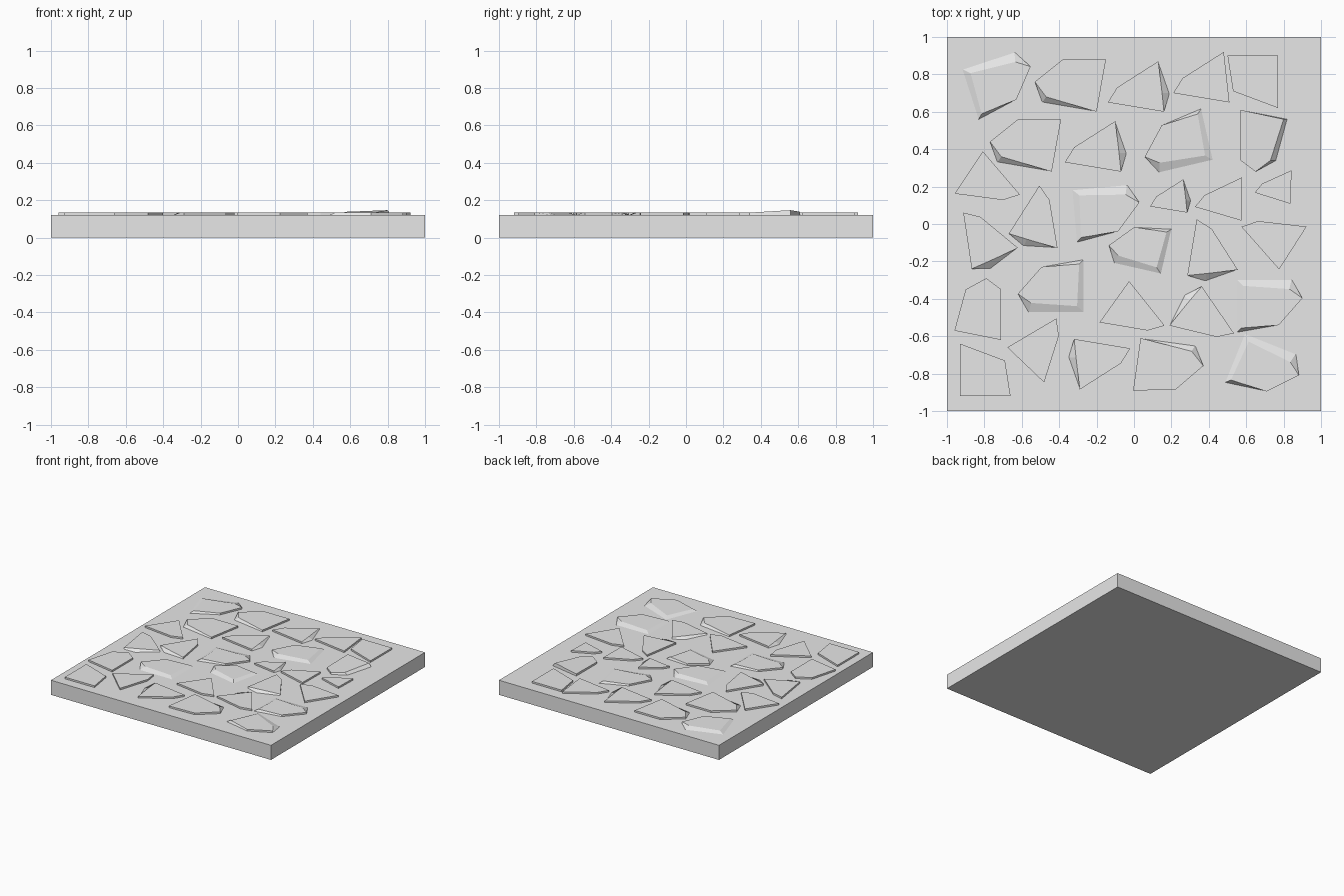
import bpy
import bmesh
from math import radians
from mathutils import Matrix, Vector

cube = bpy.data.objects.get("Cube")
if cube:
    bpy.data.objects.remove(cube, do_unlink=True)

SLAB_TOP = 0.12
STONE_RISE = 0.014

# One plain grey for everything
grey = bpy.data.materials.new("stone_grey")
grey.use_nodes = True
grey.diffuse_color = (0.8, 0.8, 0.8, 1)
grey.node_tree.nodes["Principled BSDF"].inputs["Base Color"].default_value = (0.8, 0.8, 0.8, 1)


def add_object(name, bm):
    """Turn a bmesh into a grey object in the scene."""
    bmesh.ops.recalc_face_normals(bm, faces=bm.faces)
    mesh = bpy.data.meshes.new(name)
    bm.to_mesh(mesh)
    bm.free()
    mesh.materials.append(grey)
    obj = bpy.data.objects.new(name, mesh)
    bpy.context.collection.objects.link(obj)
    return obj


def add_stone(name, outline, chips, x, y, turn, size=1):
    """Low prism on the slab; chips pull single top corners inward or upward.

    Outline, chips and position are in hundredths of a unit.
    """
    place = Matrix.Translation((x / 100, y / 100, 0)) @ Matrix.Rotation(radians(turn), 4, 'Z')
    bm = bmesh.new()
    lower, upper = [], []
    for i, (px, py) in enumerate(outline):
        dx, dy, dz = chips.get(i, (0, 0, 0))
        foot = Vector((px * size / 100, py * size / 100, SLAB_TOP - 0.001))
        head = Vector(((px + dx) * size / 100, (py + dy) * size / 100,
                       SLAB_TOP + STONE_RISE + dz / 100))
        lower.append(bm.verts.new(place @ foot))
        upper.append(bm.verts.new(place @ head))
    bm.faces.new(upper)
    bm.faces.new(lower[::-1])
    for i in range(len(outline)):
        j = (i + 1) % len(outline)
        bm.faces.new((lower[i], lower[j], upper[j], upper[i]))
    return add_object(name, bm)


def scatter(name, outline, chips, places):
    """Lay copies of one stone shape at (x, y, turn, optional size)."""
    for number, spot in enumerate(places, 1):
        add_stone(f"{name}_{number}", outline, chips, *spot)


# Square base slab
bm = bmesh.new()
bmesh.ops.create_cube(bm, size=1)
bmesh.ops.scale(bm, vec=(2, 2, SLAB_TOP), verts=bm.verts)
bmesh.ops.translate(bm, vec=(0, 0, SLAB_TOP / 2), verts=bm.verts)
add_object("base_slab", bm)

# Large five-sided stones with one chipped corner
five_sided = [(-19, 2), (-4, 14), (19, 14), (14, -14), (-15, -9)]
scatter("five_sided_stone", five_sided, {4: (2, 3, 0)},
        [(-34, 74, 0), (-58, 42, 0), (18, -74.5, 182)])

# The same stones with worn, sloping edges
worn_edges = {2: (-3, -2, 0), 3: (-3, 4, 0), 4: (2, 5, 0)}
scatter("worn_stone", five_sided, worn_edges,
        [(24, 41.5, 23), (-43, -36, 10), (3, -14, -3, 0.87), (-16, 8.5, 195),
         (-73, 77, 208), (71, -41, 190), (70, -75, 168)])

# Pointed four-sided stones
pointed = [(-15, -7), (-10, 1), (12, 15), (15, -12)]
scatter("pointed_stone", pointed, {},
        [(36, 77, 0), (46, 13.5, -7, 0.85), (75, 20, -8, 0.66), (-77, 20, 140),
         (0.5, -49.5, 138), (73.5, -5.5, 321), (-48.5, -65.5, 220)])

# Pointed stones with a slanted, broken side
broken = pointed[:3] + [(18, -2), pointed[3]]
scatter("broken_stone", broken, {3: (-4, 0, 0)},
        [(1, 72, 0), (-22, 40, 0), (18.5, 14, 0, 0.66), (38, -52.5, 134),
         (-17, -73.5, 180), (-80, -6, -72), (40.5, -12.5, -90), (-50, 4, -113)])

# Blocky stones
blocky = [(-14, 12), (13, 12), (13, -16), (-11, -7)]
scatter("blocky_stone", blocky, {}, [(64, 78, 0), (-80, -80, 180)])

# Arched stones: one flat, one tilted upward on its outer side
arched = [(-14, -11), (-8, 11), (3, 17), (11, 11), (11, -16)]
scatter("arched_stone", arched, {}, [(-82, -46, 0)])
scatter("tilted_stone", arched, {0: (2, 0, 1.3), 1: (3, 0, 0), 4: (0, 0, 0.4)}, [(68, 45, 180)])
